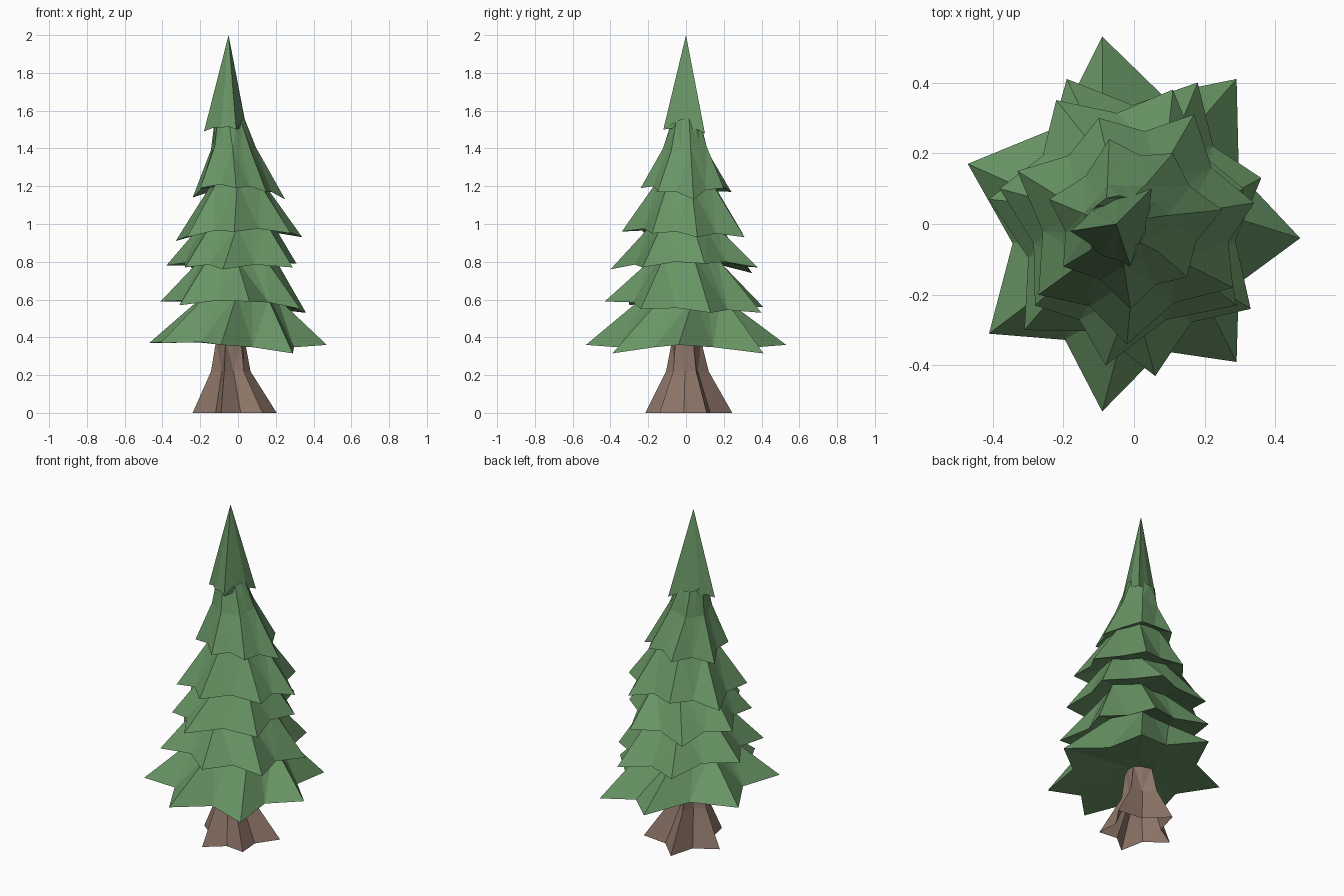
import bpy, bmesh
from math import sin, cos, pi
from mathutils import Vector

if "Cube" in bpy.data.objects:
    bpy.data.objects.remove(bpy.data.objects["Cube"])


def material(name, rgb):
    m = bpy.data.materials.new(name)
    m.diffuse_color = (*rgb, 1)
    m.use_nodes = True
    m.node_tree.nodes["Principled BSDF"].inputs["Base Color"].default_value = m.diffuse_color
    return m


def star(tips, pinch, lift):
    """Ring of tips with a pulled-in valley between each neighbouring pair."""
    ring = []
    for i, t in enumerate(tips):
        a, b = Vector(t), Vector(tips[(i + 1) % len(tips)])
        v = (a + b) / 2
        ring += [a, Vector((v.x * pinch, v.y * pinch, v.z + lift))]
    return ring


def circle(n, r, z, cx=0.0, wobble=0.0, turn=0.2, wave=0.015):
    """Ring with alternate points slightly in and out."""
    pts = []
    for i in range(n):
        a = turn + 2 * pi * i / n
        rr = r * (1 + wobble * (-1) ** i)
        pts.append(Vector((cx + rr * cos(a), rr * sin(a), z + wave * sin(2 * a + z * 9))))
    return pts


def loft(name, rings, mat, apex=None):
    """Skin stacked rings; the bottom stays open, the top closes to an apex if given."""
    bm = bmesh.new()
    loops = [[bm.verts.new(p) for p in ring] for ring in rings]
    n = len(loops[0])
    for lo, hi in zip(loops, loops[1:]):
        for i in range(n):
            j = (i + 1) % n
            bm.faces.new((lo[i], lo[j], hi[j], hi[i]))
    if apex:
        tip = bm.verts.new(apex)
        for i in range(n):
            bm.faces.new((loops[-1][i], loops[-1][(i + 1) % n], tip))
    bmesh.ops.triangulate(bm, faces=bm.faces[:])
    me = bpy.data.meshes.new(name)
    bm.to_mesh(me)
    bm.free()
    me.materials.append(mat)
    ob = bpy.data.objects.new(name, me)
    bpy.context.collection.objects.link(ob)
    return ob


green = material("needles", (0.14, 0.30, 0.13))
brown = material("bark", (0.27, 0.18, 0.14))

# Branch tips of each tier, counter-clockwise from +x
tier1 = [(.47, -.04, .36), (.29, .41, .315), (-.09, .53, .36), (-.47, .17, .37),
         (-.41, -.31, .37), (-.09, -.53, .36), (.29, -.39, .315)]
tier2 = [(.36, .13, .53), (.18, .40, .53), (-.19, .41, .56), (-.41, .07, .59),
         (-.31, -.30, .57), (.06, -.43, .59), (.33, -.24, .55)]
tier3 = [(.31, .10, .79), (.11, .38, .77), (-.22, .35, .74), (-.38, .10, .78),
         (-.28, -.23, .77), (-.08, -.40, .76), (.29, -.23, .77)]
tier4 = [(.34, .06, .93), (.17, .31, .93), (-.10, .30, .95), (-.33, .15, .91),
         (-.27, -.20, .93), (-.02, -.34, .96), (.28, -.18, .95)]
tier5 = [(.25, .04, 1.13), (.11, .20, 1.19), (-.07, .24, 1.17), (-.24, .07, 1.14),
         (-.20, -.12, 1.19), (-.01, -.24, 1.19), (.15, -.15, 1.17)]
tier6 = [(.045, .02, 1.50), (.05, .10, 1.48), (-.05, .07, 1.51), (-.12, .04, 1.51),
         (-.18, -.02, 1.49), (-.09, -.09, 1.51), (-.01, -.12, 1.50)]

# Foliage: star rims alternating with narrow necks, one continuous skin
foliage = [
    circle(14, .07, .375, -.035, wave=0),
    star(tier1, .78, .01), circle(14, .195, .615, 0, .08),
    star(tier2, .83, .015), circle(14, .175, .82, 0, .08),
    star(tier3, .86, .02), circle(14, .18, .995, 0, .06),
    star(tier4, .86, .02), circle(14, .145, 1.21, 0, .06),
    star(tier5, .88, .02), circle(14, .115, 1.40, -.025, .06), circle(14, .08, 1.545, -.045),
    star(tier6, .96, .01),
]
loft("foliage", foliage, green, apex=(-.05, 0, 2.0))

# Trunk: five flared roots narrowing to a slim stem, hollow underneath
roots = star([(.205, .11, 0), (-.07, .245, 0), (-.24, .02, 0), (-.09, -.215, 0), (.13, -.14, 0)], .72, 0)
waist = [Vector((p.x * .47 - .03, p.y * .49, .22)) for p in roots]
stem = []
for p in roots:
    d = p.normalized()
    stem.append(Vector((p.x * .12 + d.x * .052 - .035, p.y * .12 + d.y * .052, .385)))
loft("trunk", [roots, waist, stem], brown)
